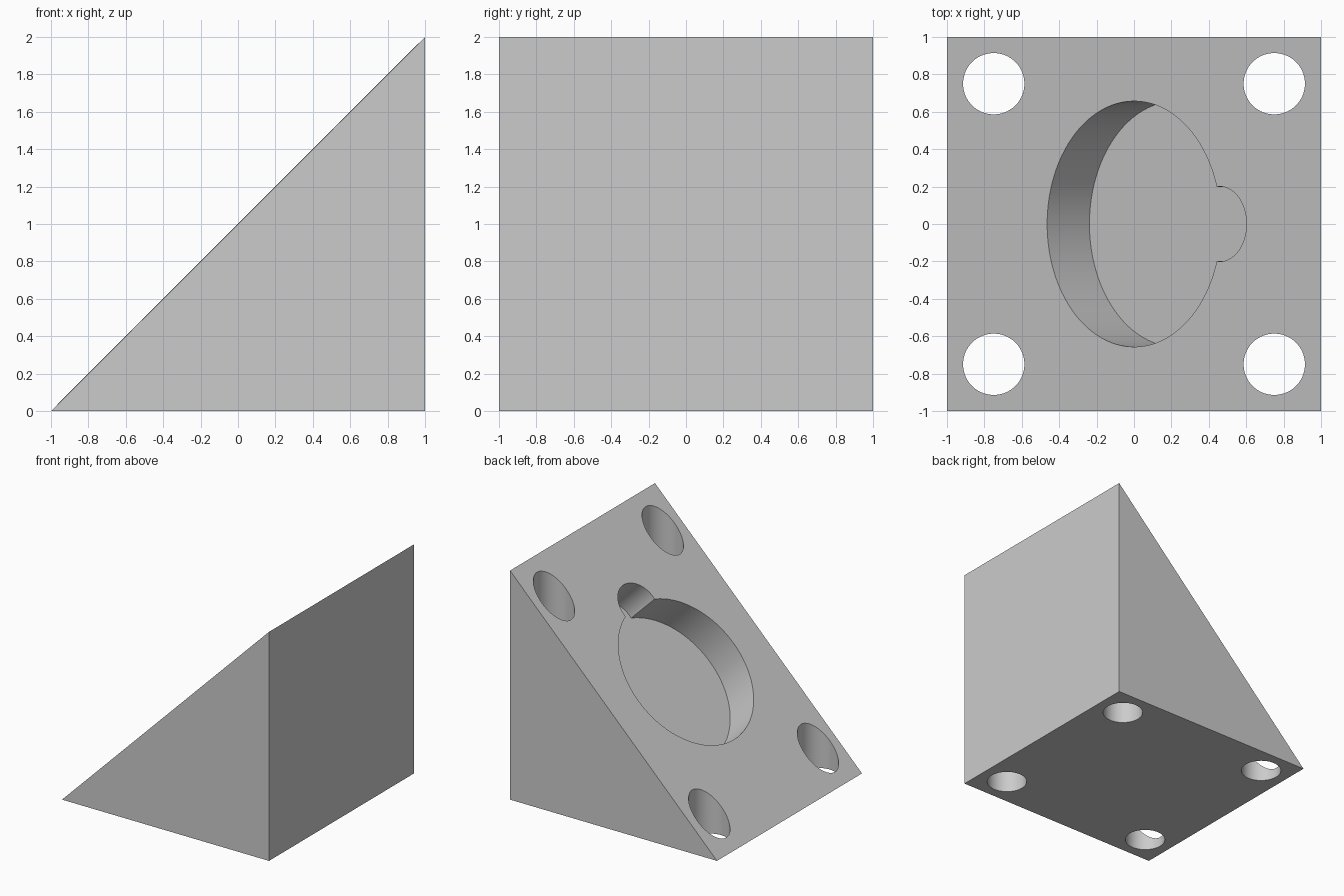
import bpy
import bmesh
import math
from mathutils import Vector

if "Cube" in bpy.data.objects:
    bpy.data.objects.remove(bpy.data.objects["Cube"], do_unlink=True)

# Single grey material
grey = bpy.data.materials.new("plain grey")
grey.use_nodes = True
colour = (0.6, 0.6, 0.6, 1)
grey.diffuse_color = colour
grey.node_tree.nodes["Principled BSDF"].inputs["Base Color"].default_value = colour

# Wedge body: triangular profile extruded from front to back
bm = bmesh.new()
profile = [bm.verts.new(p) for p in ((-1, -1, 0), (1, -1, 0), (1, -1, 2))]
face = bm.faces.new(profile)
side = bmesh.ops.extrude_face_region(bm, geom=[face])["geom"]
bmesh.ops.translate(bm, vec=(0, 2, 0),
                    verts=[v for v in side if isinstance(v, bmesh.types.BMVert)])
bmesh.ops.recalc_face_normals(bm, faces=bm.faces)
mesh = bpy.data.meshes.new("wedge_block")
bm.to_mesh(mesh)
bm.free()
wedge = bpy.data.objects.new("wedge_block", mesh)
bpy.context.collection.objects.link(wedge)
mesh.materials.append(grey)


def cut_cylinder(name, radius, start, end):
    """Subtract a cylinder running between two points from the wedge."""
    start, end = Vector(start), Vector(end)
    axis = end - start
    bpy.ops.mesh.primitive_cylinder_add(
        vertices=96, radius=radius, depth=axis.length, location=(start + end) / 2,
        rotation=axis.to_track_quat('Z', 'Y').to_euler())
    cutter = bpy.context.object
    cutter.name = name
    cutter.hide_render = True
    cutter.data.materials.append(grey)
    cut = wedge.modifiers.new(name, 'BOOLEAN')
    cut.operation = 'DIFFERENCE'
    cut.solver = 'EXACT'
    cut.object = cutter
    bpy.context.view_layer.objects.active = wedge
    bpy.ops.object.modifier_apply(modifier=name)
    bpy.data.objects.remove(cutter, do_unlink=True)


# Round pocket and its thumb notch, sunk square to the slope
inward = Vector((1, 0, -1)).normalized()
uphill = Vector((1, 0, 1)).normalized()
centre = Vector((0, 0, 1))
depth = 0.32
for name, radius, offset in (("pocket", 0.657, 0), ("notch", 0.2, 0.65)):
    rim = centre + uphill * offset
    cut_cylinder(name, radius, rim - inward * 0.4, rim + inward * depth)

# Vertical bolt holes through the four corners
for x in (-0.75, 0.75):
    for y in (-0.75, 0.75):
        cut_cylinder("bolt_hole", 0.164, (x, y, -0.5), (x, y, 2.5))

# Merge coplanar faces and shade the bores smoothly
bm = bmesh.new()
bm.from_mesh(mesh)
bmesh.ops.remove_doubles(bm, verts=bm.verts, dist=0.0001)
bmesh.ops.dissolve_limit(bm, angle_limit=math.radians(0.5), verts=bm.verts, edges=bm.edges)
bm.to_mesh(mesh)
bm.free()
bpy.ops.object.select_all(action='DESELECT')
wedge.select_set(True)
bpy.context.view_layer.objects.active = wedge
bpy.ops.object.shade_smooth_by_angle(angle=math.radians(30))
